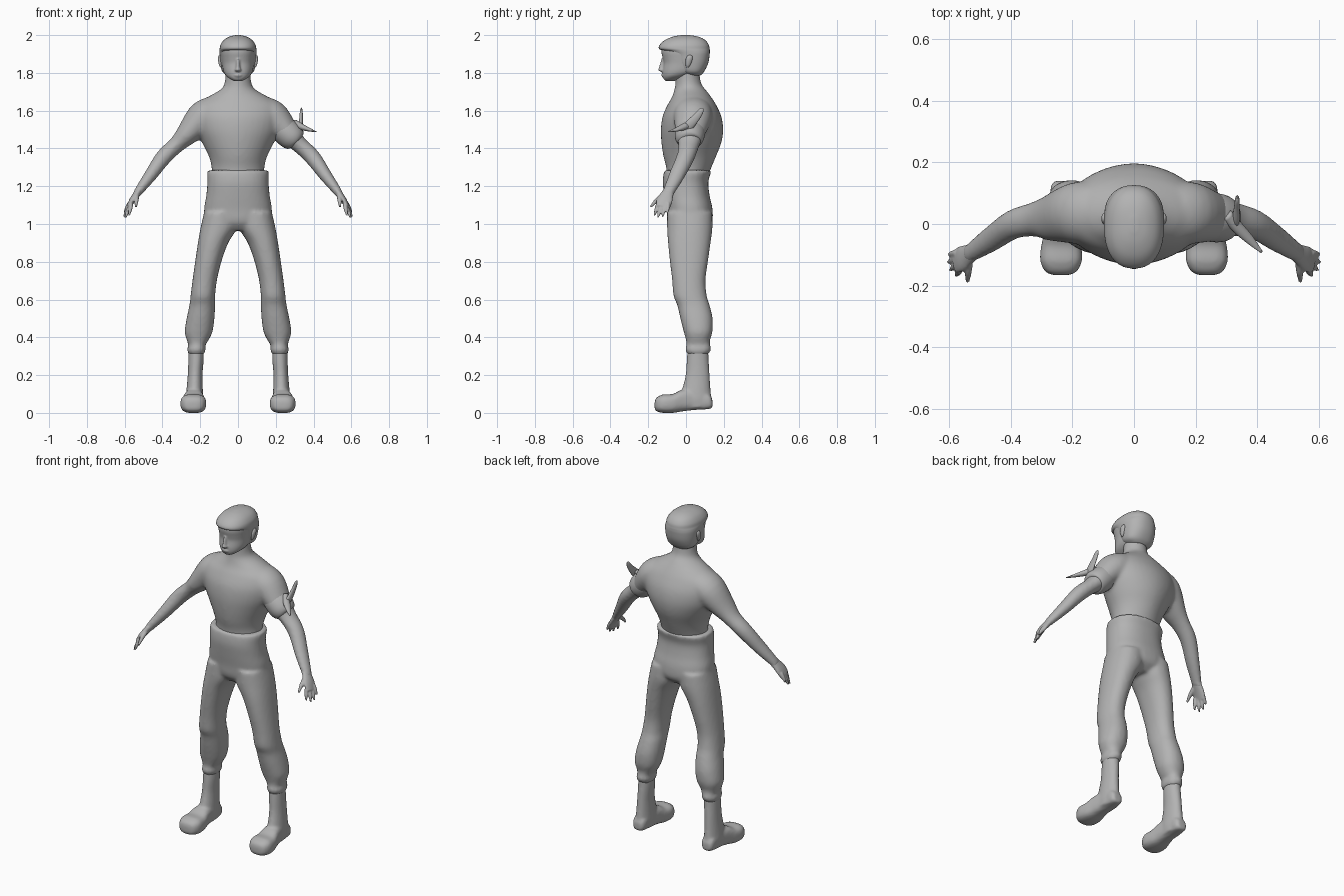
import bpy, bmesh, math
from mathutils import Vector

grey = bpy.data.materials.new("plain grey")
grey.diffuse_color = (0.45, 0.45, 0.45, 1)


def spline(stations, steps=4):
    """Smoothly resample a list of equal-length tuples (Catmull-Rom)."""
    out, n = [], len(stations)
    for i in range(n - 1):
        p0, p1 = stations[max(i - 1, 0)], stations[i]
        p2, p3 = stations[i + 1], stations[min(i + 2, n - 1)]
        for k in range(steps):
            t = k / steps
            out.append([0.5 * (2 * b + (c - a) * t + (2 * a - 5 * b + 4 * c - d) * t * t
                               + (3 * b - a - 3 * c + d) * t ** 3)
                        for a, b, c, d in zip(p0, p1, p2, p3)])
    return out + [list(stations[-1])]


def skin(bm, rings):
    """Bridge rings of points and cap both ends."""
    vs = [[bm.verts.new(p) for p in r] for r in rings]
    n = len(vs[0])
    for a, b in zip(vs, vs[1:]):
        for i in range(n):
            bm.faces.new((a[i], a[(i + 1) % n], b[(i + 1) % n], b[i]))
    bm.faces.new(vs[0])
    bm.faces.new(vs[-1])


def circle(n, power):
    for i in range(n):
        c, s = math.cos(math.tau * i / n), math.sin(math.tau * i / n)
        yield (math.copysign(abs(c) ** (2 / power), c), math.copysign(abs(s) ** (2 / power), s))


def loft(bm, stations, axis="z", side=1, power=2.0, n=32):
    """Stations (t, a0, a1, b0, b1): extents in x and the other axis along z or y."""
    rings = []
    for t, a0, a1, b0, b1 in spline(stations):
        ring = []
        for c, s in circle(n, power):
            a = side * ((a0 + a1) / 2 + c * (a1 - a0) / 2)
            b = (b0 + b1) / 2 + s * (b1 - b0) / 2
            ring.append((a, b, t) if axis == "z" else (a, t, b))
        rings.append(ring)
    skin(bm, rings)


def body(bm, stations, power=2.0):
    """Centred loft from (z, half width, front y, back y)."""
    loft(bm, [(z, -w, w, f, b) for z, w, f, b in stations], power=power, n=40)


def tube(bm, stations, side=1, n=20):
    """Limb from (x, y, z, thickness, breadth) following its own direction."""
    pts = spline(stations)
    rings = []
    for i, (x, y, z, ra, rb) in enumerate(pts):
        t = (Vector(pts[min(i + 1, len(pts) - 1)][:3]) - Vector(pts[max(i - 1, 0)][:3])).normalized()
        v = Vector((0, 1, 0))
        v = (v - t * v.dot(t)).normalized()
        u = t.cross(v)
        ring = []
        for c, s in circle(n, 2):
            p = Vector((x, y, z)) + u * (c * ra) + v * (s * rb)
            ring.append((side * p.x, p.y, p.z))
        rings.append(ring)
    skin(bm, rings)


def finish(bm, name, voxel=0, smooth=4):
    bmesh.ops.recalc_face_normals(bm, faces=bm.faces)
    me = bpy.data.meshes.new(name)
    bm.to_mesh(me)
    bm.free()
    me.materials.append(grey)
    ob = bpy.data.objects.new(name, me)
    bpy.context.collection.objects.link(ob)
    me.shade_smooth()
    if voxel:  # melt overlapping pieces into one skin
        r = ob.modifiers.new("blend", "REMESH")
        r.mode, r.voxel_size, r.use_smooth_shade = "VOXEL", voxel, True
        s = ob.modifiers.new("relax", "SMOOTH")
        s.factor, s.iterations = 0.5, smooth
    return ob


# Torso, neck and arms
bm = bmesh.new()
body(bm, [(1.24, .14, -.10, .11), (1.30, .14, -.105, .135), (1.36, .155, -.12, .16),
          (1.43, .19, -.13, .187), (1.50, .225, -.133, .197), (1.57, .24, -.124, .187),
          (1.63, .225, -.098, .16), (1.67, .165, -.075, .135), (1.71, .095, -.062, .105),
          (1.745, .071, -.056, .08), (1.82, .066, -.055, .07)], power=1.9)
for s in (1, -1):
    tube(bm, [(.13, .035, 1.60, .08, .10), (.19, .035, 1.56, .087, .10), (.27, .02, 1.475, .06, .076),
              (.325, .015, 1.42, .044, .056), (.393, -.002, 1.355, .043, .048),
              (.465, -.05, 1.255, .034, .042), (.525, -.09, 1.175, .024, .033),
              (.54, -.10, 1.15, .02, .034)], s, n=28)
finish(bm, "torso_and_arms", .01, 8)

# Hands: flat palm, four fingers and a thumb on each side
bm = bmesh.new()
for s in (1, -1):
    tube(bm, [(.515, -.083, 1.19, .02, .027), (.535, -.098, 1.16, .019, .033),
              (.56, -.113, 1.125, .016, .042), (.58, -.122, 1.09, .011, .038)], s)
    for base, tip in (((.565, -.148, 1.105), (.577, -.168, 1.045)),
                      ((.572, -.130, 1.10), (.597, -.150, 1.032)),
                      ((.576, -.111, 1.10), (.604, -.125, 1.037)),
                      ((.576, -.094, 1.11), (.602, -.098, 1.060))):
        mid = [(a + b) / 2 for a, b in zip(base, tip)]
        tube(bm, [(*base, .011, .011), (*mid, .0105, .010), (*tip, .005, .005)], s, n=10)
    tube(bm, [(.535, -.115, 1.155, .013, .014), (.538, -.155, 1.125, .012, .012),
              (.54, -.188, 1.09, .006, .006)], s, n=10)
finish(bm, "hands", .005, 2)

# Rolled sleeve with a tied strip on one arm
bm = bmesh.new()
tube(bm, [(.21, .025, 1.53, .06, .075), (.25, .022, 1.492, .072, .08), (.285, .018, 1.46, .071, .077),
          (.305, .016, 1.44, .06, .066), (.311, .016, 1.434, .04, .05)], n=28)
finish(bm, "sleeve")
bm = bmesh.new()
tube(bm, [(.318, -.015, 1.475, .012, .02), (.33, .015, 1.52, .012, .026), (.334, .055, 1.565, .009, .02),
          (.335, .08, 1.60, .007, .014), (.335, .09, 1.613, .002, .004)])
tube(bm, [(.30, .03, 1.535, .018, .02), (.335, -.01, 1.515, .017, .02), (.375, -.05, 1.50, .010, .015),
          (.415, -.092, 1.488, .002, .004)])
finish(bm, "tied_strip")

# Trousers: hips with raised waistband, baggy legs gathered below the calf
bm = bmesh.new()
body(bm, [(1.285, .148, -.108, .125), (1.275, .163, -.117, .132), (1.22, .162, -.123, .118),
          (1.15, .168, -.115, .125), (1.08, .179, -.104, .14), (1.01, .17, -.095, .137),
          (.965, .10, -.06, .09)], power=2.3)
for s in (1, -1):
    loft(bm, [(1.06, .0, .18, -.10, .138), (.98, .005, .198, -.10, .14), (.90, .052, .212, -.095, .13),
              (.80, .088, .227, -.085, .116), (.70, .112, .241, -.073, .103),
              (.62, .121, .251, -.066, .11), (.57, .121, .257, -.046, .125),
              (.50, .125, .272, -.03, .141), (.43, .135, .282, -.012, .14),
              (.385, .156, .271, .0, .127), (.36, .172, .263, .002, .128),
              (.335, .171, .269, -.003, .132), (.31, .18, .262, .008, .118)], side=s, power=2.2)
finish(bm, "trousers", .01, 4)

# Boots: shaft along z, foot along y
bm = bmesh.new()
for s in (1, -1):
    loft(bm, [(.36, .18, .262, .01, .117), (.28, .182, .263, .004, .12), (.20, .188, .266, -.002, .125),
              (.12, .186, .273, -.022, .13), (.07, .184, .277, -.04, .136),
              (.025, .19, .272, -.03, .137)], side=s)
    loft(bm, [(-.166, .215, .26, .022, .06), (-.155, .187, .287, .008, .082),
              (-.12, .169, .304, .0, .098), (-.07, .171, .301, .0, .10),
              (-.02, .18, .288, .008, .122), (.05, .188, .274, .016, .125),
              (.12, .193, .27, .02, .10), (.14, .21, .255, .028, .07)],
         axis="y", side=s, power=2.8)
finish(bm, "boots", .008, 3)

# Face and skull, with nose, lips and chin
bm = bmesh.new()
body(bm, [(1.757, .022, -.108, -.06), (1.768, .042, -.119, -.03), (1.785, .064, -.123, .02),
          (1.81, .078, -.124, .075), (1.85, .085, -.119, .105), (1.88, .089, -.124, .115),
          (1.91, .092, -.13, .12), (1.94, .089, -.125, .115), (1.965, .072, -.10, .095),
          (1.985, .045, -.06, .06)], power=2.2)
loft(bm, [(1.805, -.012, .012, -.13, -.10), (1.815, -.018, .018, -.148, -.10),
          (1.83, -.012, .012, -.143, -.10), (1.875, -.009, .009, -.130, -.10)], n=16)
loft(bm, [(1.778, -.01, .01, -.126, -.1), (1.788, -.028, .028, -.131, -.09),
          (1.798, -.01, .01, -.126, -.1)], n=16)
finish(bm, "face", .005, 3)

# Close-cropped hair cap, overhanging the forehead and leaving the face open
bm = bmesh.new()
body(bm, [(1.785, .05, .01, .075), (1.805, .082, -.03, .095), (1.85, .093, -.065, .117),
          (1.895, .097, -.085, .125), (1.915, .098, -.115, .126), (1.928, .097, -.143, .125),
          (1.95, .092, -.138, .12), (1.975, .074, -.11, .10), (1.992, .045, -.068, .065),
          (2.0, .012, -.025, .02)], power=2.3)
finish(bm, "hair")

# Ears
bm = bmesh.new()
for s in (1, -1):
    loft(bm, [(1.828, .085, .092, .002, .012), (1.84, .085, .1, -.002, .022),
              (1.87, .085, .106, -.002, .034), (1.888, .085, .104, .006, .034),
              (1.894, .088, .098, .012, .026)], side=s, n=16)
finish(bm, "ears")
